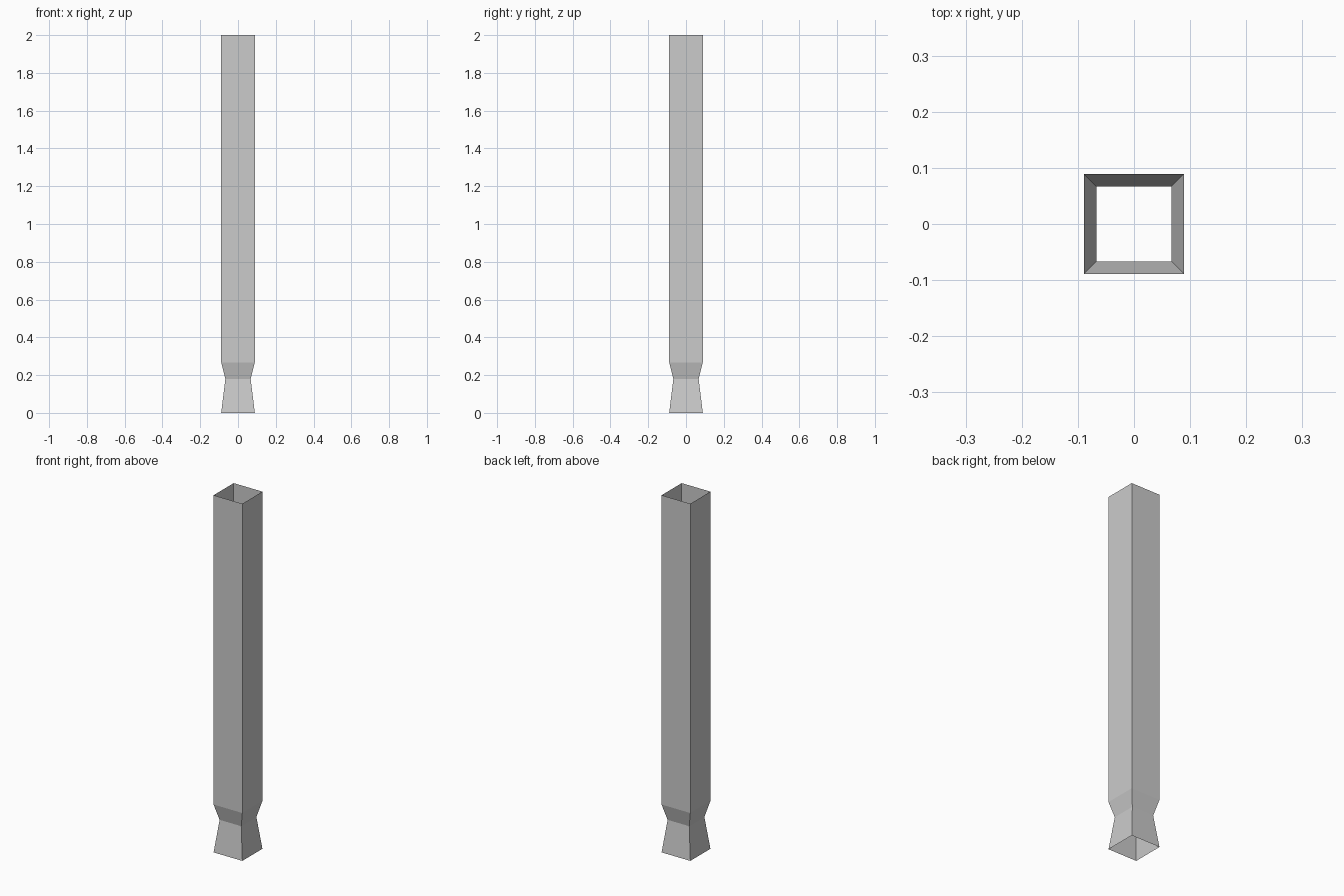
import bpy
import bmesh

if "Cube" in bpy.data.objects:
    bpy.data.objects.remove(bpy.data.objects["Cube"])

# (half width, height) profile of the open square post
PROFILE = [(0.089, 0.0), (0.067, 0.18), (0.089, 0.268), (0.089, 2.0)]
CORNERS = [(-1, -1), (1, -1), (1, 1), (-1, 1)]

bm = bmesh.new()
rings = [[bm.verts.new((x * w, y * w, z)) for x, y in CORNERS] for w, z in PROFILE]

# Flat side walls between neighbouring rings; both ends stay open
for low, high in zip(rings, rings[1:]):
    for i in range(4):
        j = (i + 1) % 4
        bm.faces.new((low[i], low[j], high[j], high[i]))

mesh = bpy.data.meshes.new("square_post")
bm.to_mesh(mesh)
bm.free()
post = bpy.data.objects.new("square_post", mesh)
bpy.context.collection.objects.link(post)
